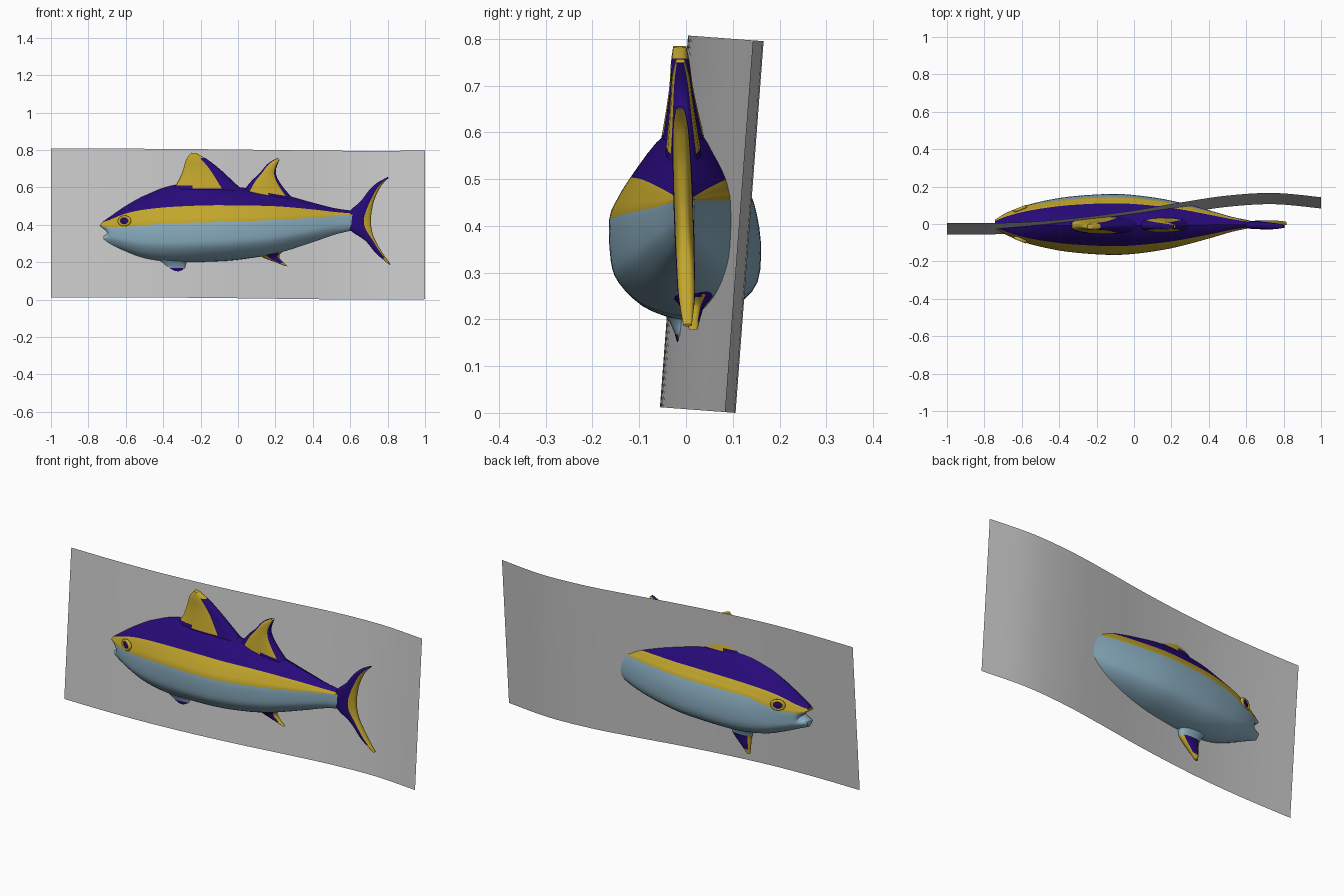
import bpy, bmesh, math

if "Cube" in bpy.data.objects:
    bpy.data.objects.remove(bpy.data.objects["Cube"])

def material(name, rgb):
    m = bpy.data.materials.new(name)
    m.diffuse_color = (*rgb, 1)
    m.use_nodes = True
    m.node_tree.nodes["Principled BSDF"].inputs["Base Color"].default_value = m.diffuse_color
    return m

PURPLE, GOLD, BLUE = 0, 1, 2
MATS = [material("purple", (.02, .003, .19)),
        material("gold", (.54, .38, .025)),
        material("pale_blue", (.26, .43, .54))]

def smooth(rows, n):
    """Catmull-Rom resampling of a list of tuples, n steps per span."""
    out = []
    for i in range(len(rows) - 1):
        p = [rows[max(0, min(len(rows) - 1, i + k))] for k in (-1, 0, 1, 2)]
        for s in range(n):
            t = s / n
            out.append(tuple(b + .5 * t * (c - a + t * (2*a - 5*b + 4*c - d + t * (3*(b - c) + d - a)))
                             for a, b, c, d in zip(*p)))
    return out + [tuple(rows[-1])]

def finish(name, bm, mats, angle=40):
    bmesh.ops.recalc_face_normals(bm, faces=bm.faces)
    me = bpy.data.meshes.new(name)
    bm.to_mesh(me)
    bm.free()
    for m in mats:
        me.materials.append(m)
    ob = bpy.data.objects.new(name, me)
    bpy.context.collection.objects.link(ob)
    bpy.ops.object.select_all(action='DESELECT')
    ob.select_set(True)
    bpy.context.view_layer.objects.active = ob
    bpy.ops.object.shade_smooth_by_angle(angle=math.radians(angle))
    return ob

def lean(y, z):
    """The whole fish leans very slightly towards the front."""
    return y + (.4 - z) * .035

def skin(name, near, colour, y0=0, far=None):
    """Loft half sections (first and last point on the mid plane); far side mirrors near unless given."""
    far = far or near
    bm = bmesh.new()
    left, right = [], []
    last = len(near[0]) - 1
    for a, b in zip(near, far):
        l = [bm.verts.new((x, lean(y0 - y, z), z)) for x, y, z in a]
        left.append(l)
        right.append([l[k] if k in (0, last) else bm.verts.new((x, lean(y0 + y, z), z))
                      for k, (x, y, z) in enumerate(b)])
    for i in range(len(near) - 1):
        for k in range(last):
            z = (near[i][k][2] + near[i + 1][k][2]) / 2
            for s in (left, right):
                f = bm.faces.new((s[i][k], s[i + 1][k], s[i + 1][k + 1], s[i][k + 1]))
                f.material_index = colour(k, z)
    for i in (0, -1):
        for k in range(last):
            loop = dict.fromkeys((left[i][k], left[i][k + 1], right[i][k + 1], right[i][k]))
            f = bm.faces.new(list(loop))
            f.material_index = colour(k, near[i][k][2])
    return finish(name, bm, MATS)

# Body: x, half width, top, purple/gold line, gold/blue line, bottom
stations = [
    (-.74, .024, .418, .408, .393, .308),
    (-.69, .055, .447, .425, .389, .288),
    (-.60, .093, .505, .460, .389, .250),
    (-.50, .121, .555, .481, .398, .216),
    (-.35, .148, .610, .496, .408, .198),
    (-.15, .163, .622, .504, .413, .203),
    (.00, .158, .602, .503, .417, .213),
    (.20, .128, .572, .499, .426, .245),
    (.40, .076, .518, .482, .437, .307),
    (.52, .041, .488, .468, .446, .348),
    (.62, .020, .474, .460, .452, .372)]
near, far = [], []
for j, (x, w, t, b1, b2, b) in enumerate(smooth(stations, 5)):
    d = b2 - b
    mouth = max(x, -.698 + .001 * j)          # mouth notch between the lips
    upper = [(x, 0, t), (x, .35*w, t - .37*(t - b1)), (x, .70*w, b1)]
    lower = [(x, .91*w, b2 - .64*d), (x, .63*w, b2 - .86*d), (x, .27*w, b2 - .97*d), (x, 0, b)]
    k = min(1, max(0, (x + .65) / .2))        # narrower gold stripe on the far side
    b3 = b2 + .38 * k * (b1 - b2)
    sides = ((near, [(x, .88*w, (b1 + b2) / 2), (x, w, b2), (mouth, w, b2 - .42*d)]),
             (far, [(x, (.88 - .07*k)*w, (b1 + b3) / 2), (x, (1 - .1*k)*w, b3),
                    (mouth, .97*w, b2 - (.42 - .2*k)*d)]))
    for out, mid in sides:
        out.append([(p, max(q, 0), r) for p, q, r in smooth(upper + mid + lower, 3)])
skin("body", near, lambda k, z: PURPLE if k < 6 else GOLD if k < 12 else BLUE, far=far)

# Fins: rows of leading x, z, trailing x, z, half thickness
COLS = [0, .015, .05, .12, .28, .5, .72, .88, .95, .985, 1]

def fin(name, rows, colour, y0=0):
    halves = []
    for lx, lz, tx, tz, th in smooth(rows, 5):
        halves.append([(lx + (tx - lx)*u, th * (4*u*(1 - u))**.35, lz + (tz - lz)*u) for u in COLS])
    skin(name, halves, lambda k, z: colour((COLS[k] + COLS[k + 1]) / 2, z), y0)

fin("front_dorsal_fin",
    [(-.36, .57, .04, .57, .05), (-.315, .64, -.04, .645, .035), (-.292, .70, -.10, .70, .025),
     (-.277, .75, -.165, .75, .02), (-.25, .785, -.222, .782, .014)],
    lambda u, z: GOLD if (u < .72 and z > .602) or z > .755 else PURPLE)
fin("rear_dorsal_fin",
    [(.02, .57, .31, .52, .04), (.07, .632, .238, .605, .03), (.115, .675, .205, .663, .024),
     (.16, .727, .205, .705, .019), (.212, .757, .223, .748, .01)],
    lambda u, z: GOLD if .12 < u < .88 and z > .57 else PURPLE)
fin("anal_fin",
    [(.08, .29, .28, .30, .06), (.10, .245, .25, .27, .048), (.14, .222, .222, .235, .026),
     (.19, .203, .232, .21, .017), (.25, .180, .267, .177, .009)],
    lambda u, z: GOLD if (u < .28 and z < .235) or z < .195 or (u > .88 and z < .25) else PURPLE, .008)
fin("pelvic_fin",
    [(-.46, .235, -.24, .235, .06), (-.41, .195, -.275, .195, .035), (-.392, .16, -.283, .16, .022),
     (-.388, .11, -.325, .115, .016), (-.385, .066, -.368, .070, .008)],
    lambda u, z: BLUE if z > .165 else PURPLE if .12 < u < .88 and z > .09 else GOLD, -.008)
fin("tail_fin",
    [(.812, .185, .815, .19, .009), (.74, .245, .768, .257, .018), (.68, .315, .728, .33, .02),
     (.60, .370, .714, .38, .021), (.575, .42, .711, .42, .021), (.60, .475, .713, .46, .021),
     (.655, .525, .728, .53, .02), (.70, .583, .755, .59, .018), (.745, .625, .775, .62, .015),
     (.80, .655, .805, .65, .008)],
    lambda u, z: GOLD if u > .72 or z < .215 else PURPLE, -.004)

# Eyes: a gold rim around a purple pupil, on both sides
for side, label in ((-1, "near"), (1, "far")):
    turn = side * math.radians(22)
    pos = (-.607, lean(side * .083, .42), .42)
    bpy.ops.mesh.primitive_torus_add(location=pos, rotation=(math.pi / 2, 0, turn), major_radius=.028,
                                     minor_radius=.009, major_segments=28, minor_segments=10)
    rim = bpy.context.object
    rim.scale = (1.05, .8, 1)
    rim.name = label + "_eye_rim"
    rim.data.materials.append(MATS[GOLD])
    bpy.ops.object.shade_smooth()
    bpy.ops.mesh.primitive_uv_sphere_add(location=pos, rotation=(0, 0, turn), radius=.028,
                                         segments=24, ring_count=12)
    pupil = bpy.context.object
    pupil.scale = (1.05, .3, .8)
    pupil.name = label + "_eye_pupil"
    pupil.data.materials.append(MATS[PURPLE])
    bpy.ops.object.shade_smooth()

# Backing panel: thin wavy sheet, slightly tilted back
wave = [(-1, -.055), (-.75, -.055), (-.5, -.045), (-.25, -.021), (0, .013),
        (.25, .055), (.5, .092), (.75, .106), (1, .083)]
bm = bmesh.new()
prev = None
for x, y in smooth(wave, 5):
    z = (.106 - y) * .075
    cur = (bm.verts.new((x, y, z)), bm.verts.new((x, y + .06, z + .795)))
    if prev:
        bm.faces.new((prev[0], cur[0], cur[1], prev[1]))
    prev = cur
finish("backing_panel", bm, [])
